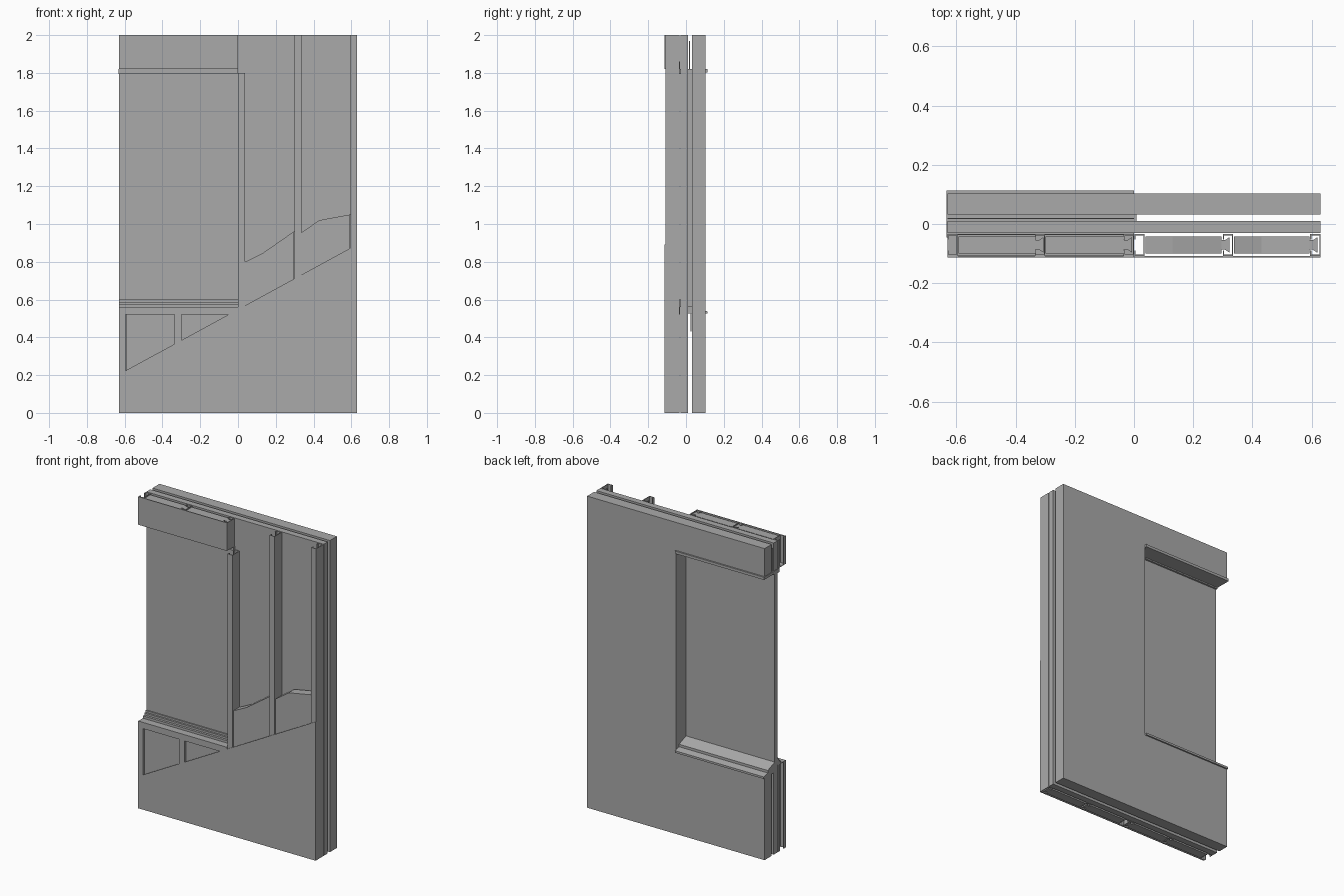
import bpy, bmesh

cube = bpy.data.objects.get("Cube")
if cube:
    bpy.data.objects.remove(cube, do_unlink=True)

grey = bpy.data.materials.new("plain grey")
grey.use_nodes = True
COLOUR = (0.4, 0.4, 0.4, 1)
grey.diffuse_color = COLOUR
grey.node_tree.nodes["Principled BSDF"].inputs["Base Color"].default_value = COLOUR

# Main layer positions, front to back
W, H = 0.63, 2.0
FRONT, STUD_F, STUD_B = -0.1125, -0.1075, -0.034
SHEATH_F, SHEATH_B = -0.03, 0.01
CLAD_F, CLAD_B, BACK = 0.032, 0.103, 0.1125
SILL, HEAD, TRACK = 0.56, 1.82, 0.52
T = 0.004


def prism(name, pts, axis, a, b):
    """Extrude a flat outline along one axis, from a to b."""
    place = {"x": lambda p, d: (d, p[0], p[1]),
             "y": lambda p, d: (p[0], d, p[1]),
             "z": lambda p, d: (p[0], p[1], d)}[axis]
    bm = bmesh.new()
    low = [bm.verts.new(place(p, a)) for p in pts]
    high = [bm.verts.new(place(p, b)) for p in pts]
    bm.faces.new(low)
    bm.faces.new(high)
    n = len(pts)
    for i in range(n):
        j = (i + 1) % n
        bm.faces.new((low[i], low[j], high[j], high[i]))
    bmesh.ops.recalc_face_normals(bm, faces=bm.faces[:])
    mesh = bpy.data.meshes.new(name)
    bm.to_mesh(mesh)
    bm.free()
    mesh.materials.append(grey)
    obj = bpy.data.objects.new(name, mesh)
    bpy.context.collection.objects.link(obj)
    return obj


def box(name, x, y, z):
    return prism(name, [(x[0], z[0]), (x[1], z[0]), (x[1], z[1]), (x[0], z[1])], "y", *y)


def stud(name, x0, z0, z1, w=0.035, lip=0.018):
    """Lipped channel with its web on the +x side."""
    x1, f, b = x0 + w, STUD_F, STUD_B
    pts = [(x0, f), (x1, f), (x1, b), (x0, b), (x0, b - lip), (x0 + T, b - lip),
           (x0 + T, b - T), (x1 - T, b - T), (x1 - T, f + T), (x0 + T, f + T),
           (x0 + T, f + lip), (x0, f + lip)]
    prism(name, pts, "z", z0, z1)


def track(name, web, tip, t):
    """Horizontal channel: web height, flange tip height, signed thickness."""
    f, b = STUD_F - 0.001, STUD_B + 0.001
    pts = [(f, tip), (f, web), (b, web), (b, tip), (b - T, tip),
           (b - T, web + t), (f + T, web + t), (f + T, tip)]
    prism(name, pts, "x", -W, 0)


def batt(name, x0, x1, z0, tops):
    """Insulation with a sloped top and a flared tongue inside the next stud."""
    outline = [(x0, z0), (x1, z0)] + list(reversed(tops))
    prism(name, outline, "y", -0.1, -0.042)
    mid = (STUD_F + STUD_B) / 2
    z_end = tops[-1][1]
    prism(name + "_tongue",
          [(x1, mid - 0.016), (x1 + 0.012, mid - 0.016), (x1 + 0.027, mid - 0.026),
           (x1 + 0.027, mid + 0.026), (x1 + 0.012, mid + 0.016), (x1, mid + 0.016)],
          "z", z0, z_end)


def slant(x):
    return 0.548 + 0.545 * x


# Inner lining board, cut along a slanted line
prism("inner_board", [(-W, 0), (W, 0), (W, slant(W)), (-W, slant(-W))],
      "y", FRONT, STUD_F)
for i, (a, b) in enumerate([(-W, -0.595), (-0.335, -0.3)]):
    prism(f"board_post_{i}", [(a, slant(a)), (b, slant(b)), (b, TRACK), (a, TRACK)],
          "y", FRONT, STUD_F)
xs = (TRACK - 0.548) / 0.545
prism("board_rail", [(-W, TRACK), (xs, TRACK), (0, slant(0)), (0, SILL), (-W, SILL)],
      "y", FRONT, STUD_F)
box("head_board", (-W, 0), (FRONT, STUD_F), (HEAD, H))

# Studs
for i, x in enumerate((-W, -0.335, -0.035)):
    stud(f"lower_stud_{i}", x, 0, SILL - T)
    stud(f"upper_stud_{i}", x, HEAD + T, H)
stud("jamb_stud", 0.001, 0, 1.80)
stud("middle_stud", 0.3, 0, H)
stud("end_stud", 0.595, 0, H)
track("sill_track", SILL, TRACK, -T)
track("head_track", HEAD, HEAD + 0.04, T)

# Insulation
for i, (a, b) in enumerate([(-0.593, -0.333), (-0.298, -0.034)]):
    batt(f"lower_insulation_{i}", a, b, 0, [(a, SILL - T), (b, SILL - T)])
    batt(f"upper_insulation_{i}", a, b, HEAD + T, [(a, H - 0.005), (b, H - 0.005)])
batt("cut_insulation_0", 0.038, 0.295, 0, [(0.038, 0.8), (0.13, 0.845), (0.295, 0.96)])
batt("cut_insulation_1", 0.337, 0.592, 0, [(0.337, 0.955), (0.43, 1.02), (0.592, 1.05)])

# Sheathing and outer cladding around the window opening
for name, f, b, low, high in (("sheathing", SHEATH_F, SHEATH_B, SILL, HEAD),
                              ("cladding", CLAD_F, CLAD_B, 0.525, HEAD)):
    box(name + "_full", (0, W), (f, b), (0, H))
    box(name + "_below_window", (-W, 0), (f, b), (0, low))
    box(name + "_above_window", (-W, 0), (f, b), (high, H))

# Window panel, lining, head and sill
box("window_panel", (-W, 0), (-0.03, 0.0), (0.58, 1.81))
box("jamb_lining", (0, 0.008), (SHEATH_B, CLAD_F), (SILL, HEAD))
prism("window_head", [(-0.045, HEAD), (-0.045, 1.795), (0.012, 1.795), (0.012, 1.803),
                      (BACK, 1.803), (BACK, HEAD)], "x", -W - 0.003, 0)
prism("window_sill", [(-0.065, SILL), (-0.065, 0.575), (-0.05, 0.575), (-0.05, 0.588),
                      (-0.038, 0.588), (-0.038, 0.6), (-0.028, 0.6), (0, 0.59),
                      (0.07, 0.563), (0.07, 0.547), (BACK, 0.538), (BACK, 0.525),
                      (SHEATH_B, 0.525), (SHEATH_B, SILL)], "x", -W, 0)

# Flashing strips in the cavity and below the sill
box("head_flashing", (-W, 0), (0.017, 0.02), (HEAD, 1.97))
box("sill_flashing", (-W, 0), (0.025, 0.028), (0.43, 0.525))
